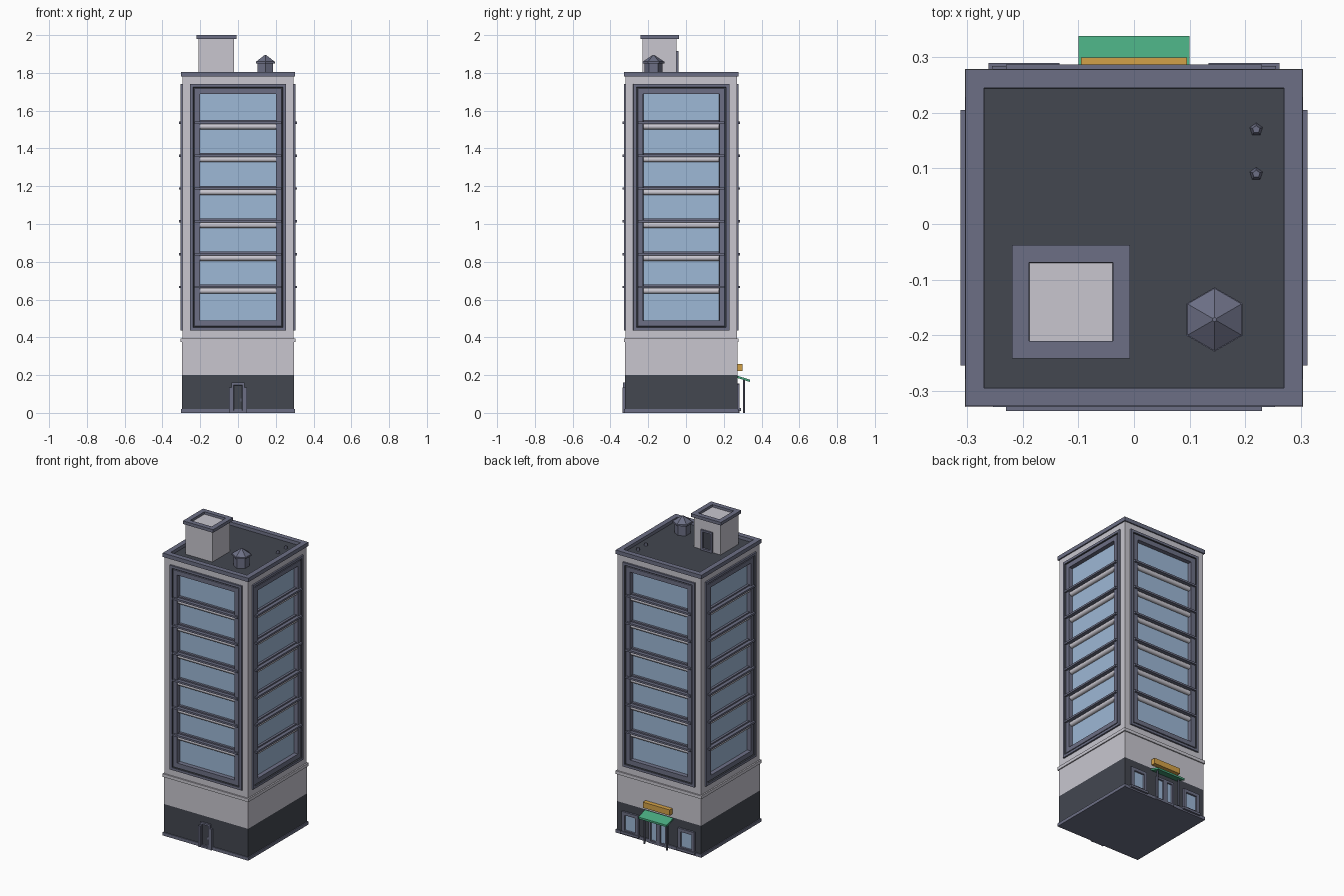
import bpy, bmesh, math
from mathutils import Vector, Matrix

cube = bpy.data.objects.get("Cube")
if cube:
    bpy.data.objects.remove(cube)


def material(name, *rgb):
    lin = [((c / 255 + 0.055) / 1.055) ** 2.4 for c in rgb] + [1]
    m = bpy.data.materials.new(name)
    m.use_nodes = True
    m.diffuse_color = lin
    m.node_tree.nodes["Principled BSDF"].inputs["Base Color"].default_value = lin
    return m


LIGHT = material("pale stone", 200, 198, 207)
TRIM = material("slate trim", 108, 111, 133)
DARK = material("charcoal", 67, 71, 80)
GLASS = material("blue glass", 158, 184, 214)
GREEN = material("awning green", 73, 170, 128)
GOLD = material("sign gold", 212, 162, 72)

CY = -0.025  # tower centre in y


def finish(name, bm, *mats):
    me = bpy.data.meshes.new(name)
    bm.normal_update()
    bm.to_mesh(me)
    bm.free()
    for m in mats:
        me.materials.append(m)
    ob = bpy.data.objects.new(name, me)
    bpy.context.collection.objects.link(ob)
    return ob


def box_bm(x0, x1, y0, y1, z0, z1):
    bm = bmesh.new()
    bmesh.ops.create_cube(bm, size=1)
    for v in bm.verts:
        v.co = Vector((x1 if v.co.x > 0 else x0, y1 if v.co.y > 0 else y0, z1 if v.co.z > 0 else z0))
    bm.normal_update()
    return bm


def box(name, mat, *size):
    return finish(name, box_bm(*size), mat)


def square(name, mat, half, z0, z1):
    return box(name, mat, -half, half, CY - half, CY + half, z0, z1)


def step(bm, faces, thick, depth, mat):
    """Inset faces and colour the new ring."""
    ring = bmesh.ops.inset_individual(bm, faces=faces, thickness=thick, depth=depth,
                                      use_even_offset=True)["faces"]
    for f in ring:
        f.material_index = mat


def tray(name, x0, x1, y0, y1, z0, z1, rim, sink):
    """Slab with a raised rim and a dark sunken floor."""
    bm = box_bm(x0, x1, y0, y1, z0, z1)
    top = [f for f in bm.faces if f.normal.z > 0.5]
    step(bm, top, rim, 0, 0)
    step(bm, top, 0.001, -sink, 0)
    top[0].material_index = 1
    return finish(name, bm, TRIM, DARK)


def framed(name, x0, x1, y, z0, z1, side, rim, fill):
    """Raised frame with a sunken panel, facing side (+1 back, -1 front)."""
    bm = box_bm(x0, x1, min(y, y + side * 0.012), max(y, y + side * 0.012), z0, z1)
    face = [f for f in bm.faces if f.normal.y * side > 0.5]
    step(bm, face, rim, 0, 0)
    step(bm, face, 0.002, -0.008, 0)
    face[0].material_index = 1
    return finish(name, bm, TRIM, fill)


def prism(name, mat, x, y, z, r1, r2, h, sides):
    bm = bmesh.new()
    bmesh.ops.create_cone(bm, cap_ends=True, segments=sides, radius1=r1, radius2=r2, depth=h,
                          matrix=Matrix.Translation((x, y, z + h / 2)))
    return finish(name, bm, mat)


# Base storeys
square("plinth", TRIM, 0.303, 0, 0.02)
square("ground_floor", DARK, 0.297, 0.015, 0.2)
square("stone_band", LIGHT, 0.297, 0.2, 0.378)
square("stone_ledge", LIGHT, 0.304, 0.375, 0.395)

# Tower with a stepped window frame sunk into each side
H = 0.295
bm = box_bm(-H, H, CY - H, CY + H, 0.395, 1.782)
sides = [f for f in bm.faces if abs(f.normal.z) < 0.5]
step(bm, sides, 0.04, 0, 0)
for thick, depth, mat in ((0.001, 0.009, 1), (0.016, 0, 1), (0.002, -0.008, 2), (0.004, 0, 2),
                          (0.002, 0.004, 1), (0.028, 0, 1), (0.002, -0.025, 1)):
    step(bm, sides, thick, depth, mat)
for f in sides:
    f.material_index = 3
finish("tower", bm, LIGHT, TRIM, DARK, GLASS)

# Floor ledges and pale rounded blinds on every side
for n, side in enumerate(("front", "right", "back", "left")):
    turn = Matrix.Translation((0, CY, 0)) @ Matrix.Rotation(n * math.pi / 2, 4, "Z")
    for i in range(6):
        z = 0.66 + i * 0.174
        ob = box(f"{side}_ledge_{i + 1}", TRIM, -0.23, 0.23, -0.312, -0.27, z, z + 0.012)
        ob.data.transform(turn)
        ob = box(f"{side}_transom_{i + 1}", TRIM, -0.201, 0.201, -0.29, -0.27, z + 0.01, z + 0.02)
        ob.data.transform(turn)
        bm = bmesh.new()
        bmesh.ops.create_cone(bm, cap_ends=True, segments=16, radius1=0.015, radius2=0.015, depth=0.402,
                              matrix=Matrix.Translation((0, -0.282, z - 0.014)) @ Matrix.Rotation(math.pi / 2, 4, "Y"))
        for f in bm.faces:
            f.smooth = len(f.verts) == 4
        ob = finish(f"{side}_blind_{i + 1}", bm, LIGHT)
        ob.data.transform(turn)

# Roof parapet
tray("roof_parapet", -0.303, 0.303, CY - 0.303, CY + 0.303, 1.78, 1.805, 0.033, 0.02)

# Roof stair house
box("stair_house", LIGHT, -0.21, -0.02, -0.23, -0.05, 1.782, 1.985)
tray("stair_house_cap", -0.22, -0.007, -0.242, -0.038, 1.98, 2.0, 0.031, 0.018)
framed("stair_house_door", -0.155, -0.075, -0.052, 1.785, 1.915, 1, 0.012, DARK)

# Roof vent and small pipes
prism("vent_body", TRIM, 0.145, -0.172, 1.782, 0.047, 0.047, 0.07, 6)
prism("vent_rim", TRIM, 0.145, -0.172, 1.85, 0.058, 0.058, 0.01, 6)
prism("vent_cap", TRIM, 0.145, -0.172, 1.86, 0.056, 0.004, 0.035, 6)
for i, y in enumerate((0.09, 0.17)):
    prism(f"roof_pipe_{i + 1}", TRIM, 0.22, y, 1.782, 0.013, 0.007, 0.02, 5)

# Front service door
Y0, Y1 = CY - 0.297, CY + 0.297
framed("front_door", -0.035, 0.035, Y0, 0, 0.16, -1, 0.012, DARK)
for s in (-1, 1):
    box("front_door_jamb", TRIM, s * 0.04 - 0.007, s * 0.04 + 0.007, Y0 - 0.014, Y0, 0, 0.135)
box("front_door_handle", TRIM, 0.012, 0.018, Y0 - 0.009, Y0, 0.06, 0.075)

# Back entrance: display windows, glass doors
for name, s in (("left", 1), ("right", -1)):
    a, b = sorted((s * 0.14, s * 0.256))
    framed(f"{name}_shop_window", a, b, Y1, 0.012, 0.15, 1, 0.02, GLASS)
    box(f"{name}_shop_sill", TRIM, a - 0.006, b + 0.006, Y1, Y1 + 0.018, 0.01, 0.025)
    a, b = sorted((0, s * 0.066))
    framed(f"{name}_entrance_door", a, b, Y1, 0, 0.155, 1, 0.014, GLASS)
    # Awning posts
    prism(f"{name}_awning_post", TRIM, s * 0.08, 0.307, 0, 0.006, 0.006, 0.18, 8)

# Sloped awning and sign
bm = box_bm(-0.1, 0.1, 0.268, 0.338, 0.186, 0.198)
for v in bm.verts:
    if v.co.y > 0.3:
        v.co.z -= 0.022
finish("awning", bm, GREEN)
box("sign", GOLD, -0.095, 0.095, 0.27, 0.3, 0.222, 0.258)
